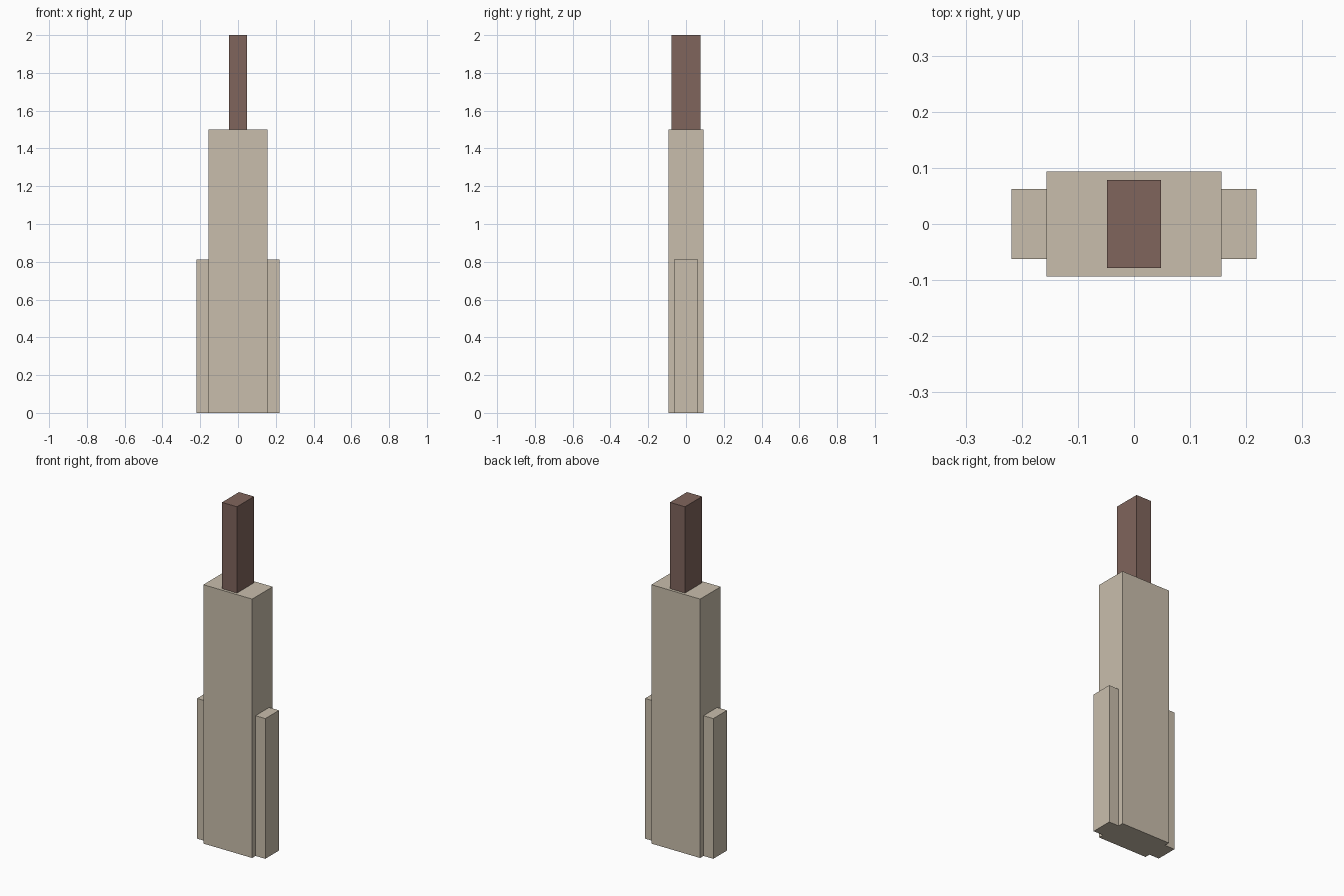
import bpy

default = bpy.data.objects.get("Cube")
if default:
    bpy.data.objects.remove(default, do_unlink=True)


def make_material(name, rgb):
    mat = bpy.data.materials.new(name)
    mat.use_nodes = True
    mat.diffuse_color = (*rgb, 1)
    mat.node_tree.nodes["Principled BSDF"].inputs["Base Color"].default_value = (*rgb, 1)
    return mat


def make_block(name, x, width, depth, bottom, top, mat):
    bpy.ops.mesh.primitive_cube_add(size=1, location=(x, 0, (bottom + top) / 2))
    obj = bpy.context.object
    obj.name = name
    obj.scale = (width, depth, top - bottom)
    bpy.ops.object.transform_apply(location=False, rotation=False, scale=True)
    obj.data.materials.append(mat)
    return obj


beige = make_material("beige stone", (0.584, 0.515, 0.413))
brown = make_material("dark brown", (0.216, 0.130, 0.107))

# Main tower
make_block("tower_body", 0, 0.3125, 0.1875, 0, 1.5, beige)

# Lower wings on both sides
for side, sign in (("left", 1), ("right", -1)):
    make_block(side + "_wing", sign * 0.1875, 0.0625, 0.125, 0, 0.8125, beige)

# Inner core that rises above the roof, its foot just inside the base
make_block("core_mast", 0, 0.096, 0.156, 0.002, 2, brown)
